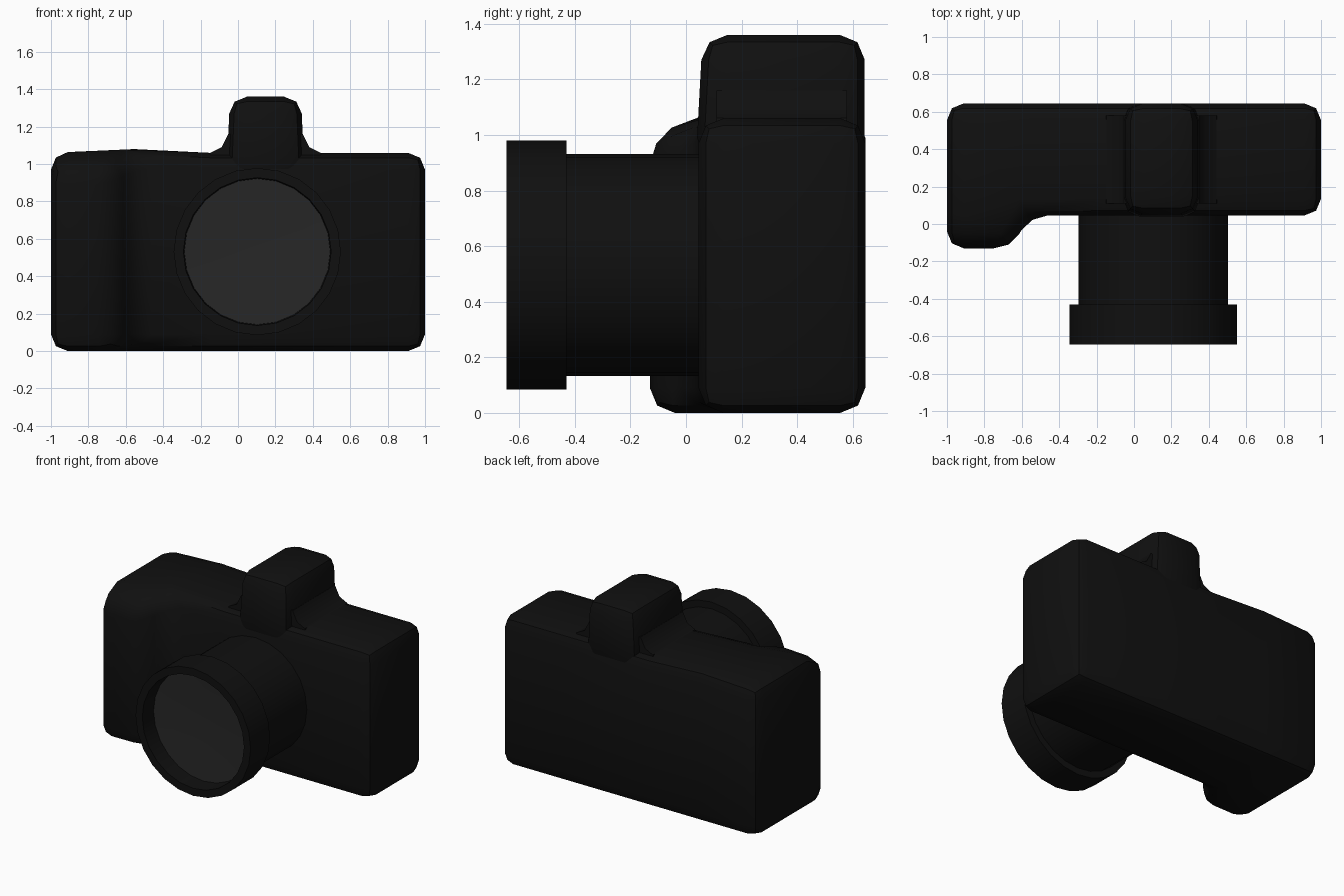
import bpy, bmesh, math
from mathutils import Vector

if "Cube" in bpy.data.objects:
    bpy.data.objects.remove(bpy.data.objects["Cube"])


def material(name, v):
    m = bpy.data.materials.new(name)
    m.diffuse_color = (v, v, v, 1)
    m.use_nodes = True
    m.node_tree.nodes["Principled BSDF"].inputs["Base Color"].default_value = m.diffuse_color
    return m


BLACK = material("black_plastic", 0.005)
GLASS = material("dark_glass", 0.02)


def finish(bm, name, mat, bevel=0, closed=True):
    if closed:
        bmesh.ops.recalc_face_normals(bm, faces=bm.faces[:])
    if bevel:
        edges = [e for e in bm.edges
                 if e.is_manifold and e.calc_face_angle() > math.radians(32)]
        bmesh.ops.bevel(bm, geom=edges, offset=bevel, segments=2,
                        profile=0.5, affect='EDGES', clamp_overlap=True)
    me = bpy.data.meshes.new(name)
    bm.to_mesh(me)
    bm.free()
    ob = bpy.data.objects.new(name, me)
    bpy.context.collection.objects.link(ob)
    me.materials.append(mat)
    bpy.ops.object.select_all(action='DESELECT')
    ob.select_set(True)
    bpy.context.view_layer.objects.active = ob
    bpy.ops.object.shade_smooth_by_angle(angle=math.radians(40))
    return ob


def lathe(name, profile, centre, mat, n=24):
    # turn (radius, y) points about an axis along y
    bm = bmesh.new()
    rings = []
    for r, y in profile:
        k = n if r > 0 else 1
        rings.append([bm.verts.new((centre[0] + r * math.sin(2 * math.pi * i / n), y,
                                    centre[1] + r * math.cos(2 * math.pi * i / n)))
                      for i in range(k)])
    for a, b in zip(rings, rings[1:]):
        for i in range(n):
            j = (i + 1) % n
            f = [a[i % len(a)], a[j % len(a)], b[j % len(b)], b[i % len(b)]]
            bm.faces.new(list(dict.fromkeys(f)))
    if profile[-1][0] == 0 and profile[0][0] > 0:
        # open disc: make it face the front
        bm.normal_update()
        for f in bm.faces:
            if f.normal.y > 0:
                f.normal_flip()
        return finish(bm, name, mat, closed=False)
    return finish(bm, name, mat)


# body with hand grip: plan points with their top height
F, B = 0.045, 0.645
plan = [(-1, B, 1.06), (-0.555, B, 1.08), (-0.15, B, 1.06), (1, B, 1.06),
        (-1, F, 1.06), (-0.555, F, 1.08), (-0.15, F, 1.06), (1, F, 1.06),
        (-1, -0.13, 0.98), (-0.66, -0.13, 0.985)]
bm = bmesh.new()
low = [bm.verts.new((x, y, 0)) for x, y, z in plan]
top = [bm.verts.new(p) for p in plan]
for q in [(0, 4, 5, 1), (1, 5, 6, 2), (2, 6, 7, 3), (4, 8, 9, 5)]:
    bm.faces.new([top[i] for i in q])
    bm.faces.new([low[i] for i in reversed(q)])
rim = [0, 4, 8, 9, 5, 6, 7, 3, 2, 1]
for a, b in zip(rim, rim[1:] + rim[:1]):
    bm.faces.new([low[a], low[b], top[b], top[a]])
finish(bm, "camera_body", BLACK, 0.09)

# viewfinder hump, slightly tapered upward
bm = bmesh.new()
bmesh.ops.create_cube(bm, size=1)
for v in bm.verts:
    up = v.co.z > 0
    half = 0.19 if up else 0.21
    v.co = Vector((0.147 + math.copysign(half, v.co.x),
                   0.643 if v.co.y > 0 else (0.06 if up else 0.035),
                   1.36 if up else 0.9))
finish(bm, "viewfinder_hump", BLACK, 0.09)

# flared foot on both sides of the hump
foot = [(0.30, 1.04), (0.295, 1.06), (0.235, 1.09), (0.2, 1.16)]
outline = [(0.147 + x, z) for x, z in foot] + [(0.147 - x, z) for x, z in reversed(foot)]
bm = bmesh.new()
front = [bm.verts.new((x, 0.11, z)) for x, z in outline]
back = [bm.verts.new((x, 0.58, z)) for x, z in outline]
bm.faces.new(front)
bm.faces.new(back[::-1])
for i in range(len(outline)):
    j = (i + 1) % len(outline)
    bm.faces.new([front[i], back[i], back[j], front[j]])
finish(bm, "hump_foot", BLACK)

# lens barrel with front ring, and recessed glass
C = (0.103, 0.532)
lathe("lens_barrel", [(0, 0.1), (0.4, 0.1), (0.4, -0.43), (0.447, -0.43),
                      (0.447, -0.645), (0.395, -0.645), (0.39, -0.525), (0, -0.49)], C, BLACK)
lathe("lens_glass", [(0.39, -0.527), (0.26, -0.52), (0.13, -0.515), (0, -0.513)], C, GLASS)
